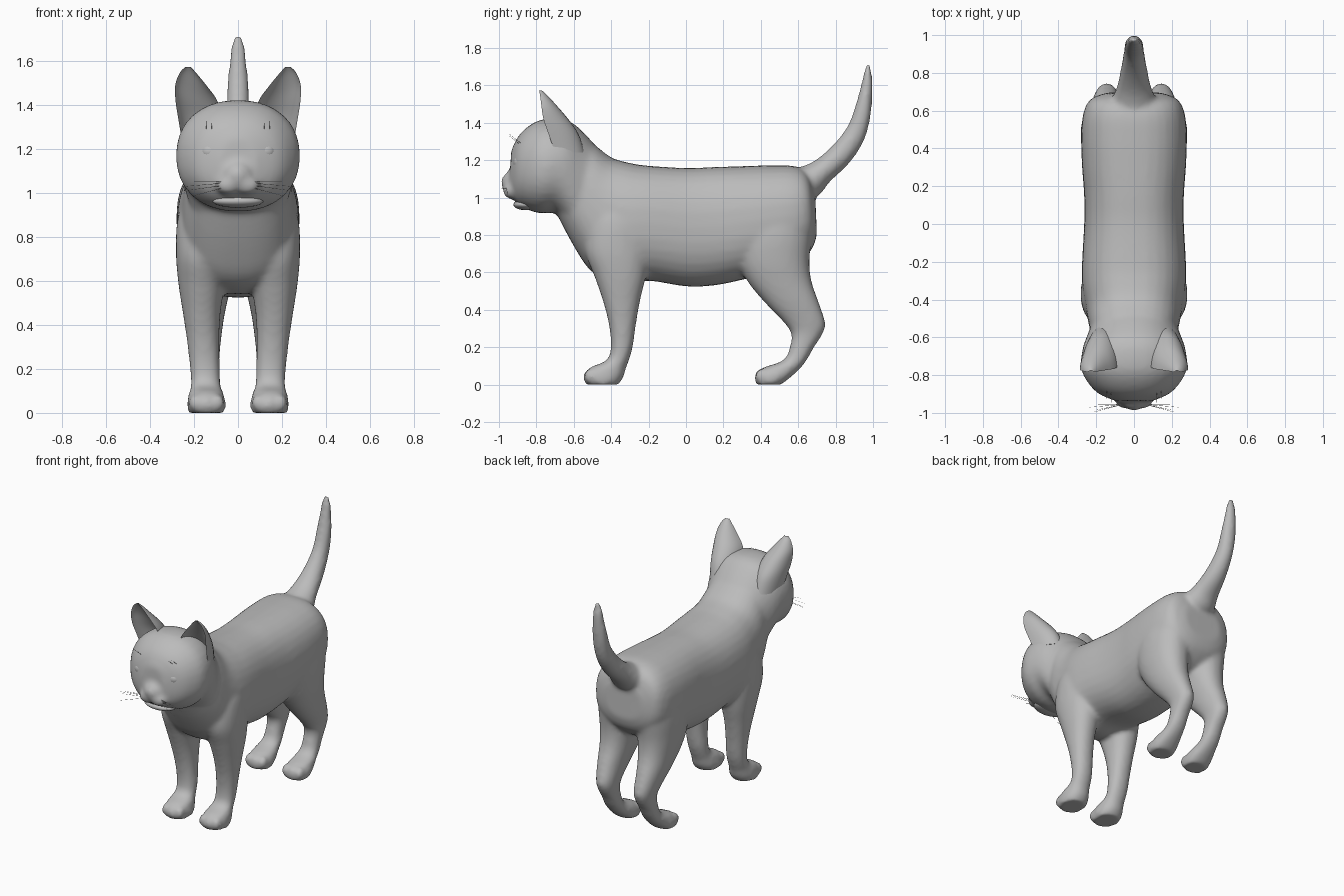
import bpy, bmesh, math
from mathutils import Vector, Matrix

fur = bpy.data.materials.new("grey fur")
fur.diffuse_color = (0.5, 0.5, 0.5, 1)


def finish(name, bm, angle=60):
    bmesh.ops.recalc_face_normals(bm, faces=bm.faces)
    me = bpy.data.meshes.new(name)
    bm.to_mesh(me)
    bm.free()
    ob = bpy.data.objects.new(name, me)
    bpy.context.collection.objects.link(ob)
    me.materials.append(fur)
    bpy.ops.object.select_all(action='DESELECT')
    ob.select_set(True)
    bpy.context.view_layer.objects.active = ob
    bpy.ops.object.shade_smooth_by_angle(angle=math.radians(angle))
    return ob


def smooth_rows(rows, steps=4):
    """Catmull-Rom interpolation between section rows."""
    rows = [Vector(r) for r in rows]
    out = []
    for i in range(len(rows) - 1):
        a, b = rows[max(i - 1, 0)], rows[i]
        c, d = rows[i + 1], rows[min(i + 2, len(rows) - 1)]
        for k in range(steps):
            t = k / steps
            out.append(b + (c - a) * (t / 2) + (a * 2 - b * 5 + c * 4 - d) * (t * t / 2)
                       + (b * 3 - a - c * 3 + d) * (t ** 3 / 2))
    return out + [rows[-1]]


def skin(bm, rings):
    """Bridge closed rings of points and cap both ends."""
    vs = [[bm.verts.new(p) for p in ring] for ring in rings]
    n = len(vs[0])
    for a, b in zip(vs, vs[1:]):
        for i in range(n):
            j = (i + 1) % n
            bm.faces.new((a[i], a[j], b[j], b[i]))
    bm.faces.new(vs[0][::-1])
    bm.faces.new(vs[-1])


def loft(bm, rows, power=2.0, side=1, n=32):
    """Rows: y1, z1, y2, z2 (section ends in profile), x centre, half width."""
    rings = []
    for y1, z1, y2, z2, xc, w in smooth_rows(rows):
        ring = []
        for i in range(n):
            t = 2 * math.pi * i / n
            c, s = math.cos(t), math.sin(t)
            c = math.copysign(abs(c) ** (2 / power), c)
            s = math.copysign(abs(s) ** (2 / power), s)
            ring.append((side * xc + w * s, (y1 + y2) / 2 + (y2 - y1) / 2 * c,
                         (z1 + z2) / 2 + (z2 - z1) / 2 * c))
        rings.append(ring)
    skin(bm, rings)


def ball(bm, loc, radii, seg=24):
    m = Matrix.Translation(loc) @ Matrix.Diagonal((*radii, 1))
    bmesh.ops.create_uvsphere(bm, u_segments=seg, v_segments=seg // 2, radius=1, matrix=m)


def hair(bm, a, b, r=0.0013):
    a, b = Vector(a), Vector(b)
    d = b - a
    m = Matrix.Translation((a + b) / 2) @ d.to_track_quat('Z', 'Y').to_matrix().to_4x4()
    bmesh.ops.create_cone(bm, cap_ends=True, segments=4, radius1=r, radius2=r * 0.4,
                          depth=d.length, matrix=m)


# Body: torso, head, legs and tail blended into one skin
bm = bmesh.new()
# torso
loft(bm, [(-.70, .93, -.60, 1.34, 0, .20), (-.60, .74, -.50, 1.29, 0, .235),
          (-.50, .60, -.40, 1.215, 0, .255), (-.35, .54, -.30, 1.185, 0, .275),
          (-.20, .555, -.20, 1.17, 0, .275), (0, .525, 0, 1.158, 0, .264),
          (.15, .53, .15, 1.163, 0, .264), (.30, .56, .30, 1.168, 0, .275),
          (.45, .60, .45, 1.172, 0, .28), (.58, .64, .58, 1.168, 0, .27),
          (.67, .72, .65, 1.13, 0, .23), (.70, .80, .69, 1.03, 0, .14)], 2.4)
# head and neck
loft(bm, [(-.50, .75, -.42, 1.20, 0, .20), (-.60, .80, -.54, 1.34, 0, .24),
          (-.69, .91, -.63, 1.41, 0, .272), (-.78, .915, -.75, 1.42, 0, .28),
          (-.86, .94, -.83, 1.39, 0, .24), (-.91, .975, -.895, 1.33, 0, .18),
          (-.945, 1.02, -.935, 1.25, 0, .085)], 2.2)
# muzzle, cheeks and nose
ball(bm, (0, -.92, 1.075), (.075, .066, .075))
ball(bm, (0, -.958, 1.085), (.032, .036, .027))
for s in (-1, 1):
    ball(bm, (s * .042, -.925, 1.035), (.062, .055, .045))
# tail
loft(bm, [(.66, .98, .52, 1.13, 0, .13), (.72, 1.02, .62, 1.165, 0, .11),
          (.77, 1.085, .70, 1.205, 0, .088), (.87, 1.18, .79, 1.285, 0, .068),
          (.95, 1.30, .865, 1.385, 0, .054), (.988, 1.44, .905, 1.49, 0, .050),
          (.998, 1.60, .938, 1.61, 0, .038), (.99, 1.68, .955, 1.685, 0, .028),
          (.982, 1.72, .968, 1.722, 0, .010)])
for s in (-1, 1):
    # front leg
    loft(bm, [(-.535, 0, -.36, 0, .143, .082), (-.548, .04, -.335, .04, .143, .088),
              (-.515, .09, -.32, .09, .145, .078), (-.425, .13, -.305, .13, .147, .067),
              (-.402, .20, -.285, .20, .150, .068), (-.412, .32, -.268, .32, .158, .073),
              (-.445, .45, -.245, .45, .165, .085), (-.49, .58, -.215, .58, .165, .105),
              (-.54, .72, -.20, .72, .160, .122), (-.52, .88, -.22, .88, .145, .13),
              (-.46, 1.0, -.27, 1.0, .13, .10)], 2.2, s)
    # hind leg
    loft(bm, [(.375, 0, .51, 0, .143, .080), (.367, .04, .56, .04, .143, .086),
              (.40, .085, .61, .085, .143, .075), (.52, .13, .645, .13, .143, .062),
              (.555, .20, .685, .20, .143, .058), (.563, .27, .73, .27, .143, .060),
              (.525, .33, .745, .33, .145, .068), (.42, .44, .71, .44, .150, .088),
              (.33, .55, .672, .55, .148, .110), (.28, .66, .66, .66, .145, .130),
              (.27, .80, .675, .80, .140, .142), (.34, .95, .69, .95, .130, .13),
              (.45, 1.08, .64, 1.08, .11, .10)], 2.2, s)
    # toes
    for y in (-.505, .41):
        for dx in (-.05, 0, .05):
            ball(bm, (s * .143 + dx, y, .045), (.032, .046 - abs(dx) * .1, .042), 16)
body = finish("body", bm)
rm = body.modifiers.new("blend", 'REMESH')
rm.mode = 'VOXEL'
rm.voxel_size = 0.014
rm.use_smooth_shade = True
sm = body.modifiers.new("soften", 'SMOOTH')
sm.factor = 0.5
sm.iterations = 8

# Ears: hollow crescent sections rising to a point
for s, label in ((-1, "right"), (1, "left")):
    bm = bmesh.new()
    rings = []
    for z, xi, xo, yf, yb in smooth_rows([
            (1.24, .07, .255, -.70, -.54), (1.34, .075, .272, -.735, -.575),
            (1.42, .095, .284, -.762, -.63), (1.49, .145, .285, -.773, -.69),
            (1.545, .19, .265, -.78, -.74), (1.572, .215, .24, -.785, -.77)]):
        ts = [math.pi * i / 14 for i in range(15)]
        pts = [(t, 1.0) for t in ts] + [(t, .62) for t in ts[-2:0:-1]]
        rings.append([(s * ((xi + xo) / 2 + (xo - xi) / 2 * math.cos(t)),
                       yf + (yb - yf) * k * math.sin(t), z) for t, k in pts])
    skin(bm, rings)
    finish(label + "_ear", bm, 50)

    # Eyes with a thin rim
    bm = bmesh.new()
    ball(bm, (s * .12, -.893, 1.188), (.048, .030, .038))
    finish(label + "_eye", bm)

    # Whiskers and brow hairs
    bm = bmesh.new()
    for z0, z1, x1, y1 in ((1.05, 1.05, .20, -.985), (1.045, 1.03, .235, -.97),
                           (1.035, 1.01, .24, -.955), (1.025, .985, .21, -.995)):
        hair(bm, (s * .06, -.955, z0), (s * x1, y1, z1))
    for x, z in ((.12, 1.31), (.145, 1.32)):
        hair(bm, (s * x, -.87, z - .04), (s * x, -.945, z + .02))
    finish(label + "_whiskers", bm)

# Lower jaw
bm = bmesh.new()
ball(bm, (0, -.855, .962), (.115, .068, .030))
finish("lower_jaw", bm)
